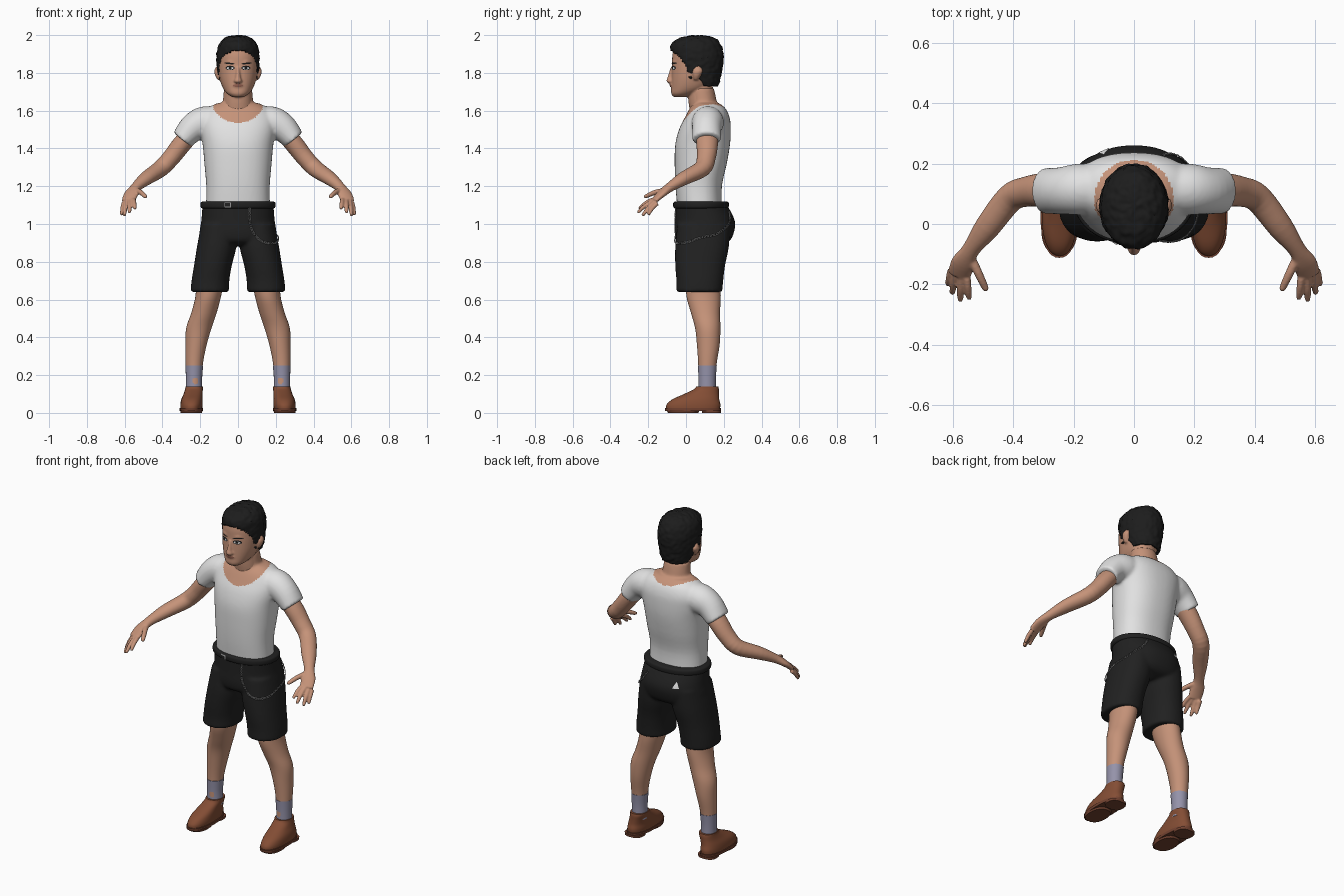
import bpy, bmesh, math
from mathutils import Vector, noise
from mathutils.bvhtree import BVHTree

if "Cube" in bpy.data.objects:
    bpy.data.objects.remove(bpy.data.objects["Cube"])


def material(name, r, g, b, rough=0.7):
    m = bpy.data.materials.new(name)
    m.use_nodes = True
    m.diffuse_color = (r, g, b, 1)
    node = m.node_tree.nodes["Principled BSDF"]
    node.inputs["Base Color"].default_value = (r, g, b, 1)
    node.inputs["Roughness"].default_value = rough
    return m


skin = material("skin", 0.56, 0.29, 0.19)
lip = material("lips", 0.33, 0.13, 0.09)
black_hair = material("black hair", 0.012, 0.012, 0.012)
white = material("white cotton", 0.76, 0.76, 0.76)
black_cloth = material("black cloth", 0.015, 0.015, 0.015)
lilac = material("lilac sock", 0.30, 0.29, 0.40)
leather = material("brown leather", 0.23, 0.075, 0.035)
sole_brown = material("sole brown", 0.17, 0.055, 0.03)
silver = material("silver", 0.30, 0.30, 0.30)


def smooth_path(pts, sub):
    """Catmull-Rom interpolation of tuples of any length."""
    out = []
    for i in range(len(pts) - 1):
        a, b, c, d = pts[max(i - 1, 0)], pts[i], pts[i + 1], pts[min(i + 2, len(pts) - 1)]
        for s in range(sub):
            t = s / sub
            out.append([0.5 * (2 * q + (r - p) * t + (2 * p - 5 * q + 4 * r - u) * t * t
                               + (3 * q - p - 3 * r + u) * t ** 3)
                        for p, q, r, u in zip(a, b, c, d)])
    return out + [list(pts[-1])]


def tube(bm, pts, flat=True, side=1, n=32, sub=4, power=2):
    """Closed loft through (x, y, z, radius a, radius b); flat keeps rings level."""
    path = smooth_path(pts, sub)
    centres = [Vector((p[0] * side, p[1], p[2])) for p in path]
    rings = []
    for i, p in enumerate(path):
        ax, bx = Vector((1, 0, 0)), Vector((0, 1, 0))
        if not flat:
            tan = (centres[min(i + 1, len(path) - 1)] - centres[max(i - 1, 0)]).normalized()
            ax = tan.cross(Vector((0, 0, 1))).normalized()
            bx = ax.cross(tan)
        ring = []
        for k in range(n):
            ang = math.tau * k / n
            c, s = math.cos(ang), math.sin(ang)
            u = math.copysign(abs(c) ** (2 / power), c) * p[3]
            v = math.copysign(abs(s) ** (2 / power), s) * p[4]
            ring.append(bm.verts.new(centres[i] + ax * u + bx * v))
        rings.append(ring)
    for lo, hi in zip(rings, rings[1:]):
        for k in range(n):
            bm.faces.new((lo[k], lo[(k + 1) % n], hi[(k + 1) % n], hi[k]))
    bm.faces.new(rings[0][::-1])
    bm.faces.new(rings[-1])


def finish(name, bm, *mats, sharp=50):
    bmesh.ops.recalc_face_normals(bm, faces=bm.faces[:])
    me = bpy.data.meshes.new(name)
    bm.to_mesh(me)
    bm.free()
    for m in mats:
        me.materials.append(m)
    me.shade_smooth()
    me.set_sharp_from_angle(angle=math.radians(sharp))
    ob = bpy.data.objects.new(name, me)
    bpy.context.collection.objects.link(ob)
    return ob


def blend(ob, voxel, rounds):
    """Fuse overlapping volumes into one smooth skin."""
    rm = ob.modifiers.new("fuse", "REMESH")
    rm.mode, rm.voxel_size = "VOXEL", voxel
    sm = ob.modifiers.new("soften", "SMOOTH")
    sm.factor, sm.iterations = 0.5, rounds
    deps = bpy.context.evaluated_depsgraph_get()
    me = bpy.data.meshes.new_from_object(ob.evaluated_get(deps))
    mats = list(ob.data.materials)
    ob.modifiers.clear()
    ob.data = me
    me.materials.clear()
    for m in mats:
        me.materials.append(m)
    me.shade_smooth()
    bm = bmesh.new()
    bm.from_mesh(me)
    tree = BVHTree.FromBMesh(bm)
    bm.free()
    return tree


def decal(name, tree, x, z, w, h, mat, front=-1, n=16, lift=0.003, tilt=0.0, turn=math.pi / 2):
    """Thin patch laid on a surface, seen from the front (-1) or back (1)."""
    bm = bmesh.new()

    def drop(r, k):
        a = math.tau * k / n + turn
        u, v = r * w * math.cos(a), r * h * math.sin(a)
        p = Vector((x + u, front, z + v + u * tilt))
        hit = tree.ray_cast(p, Vector((0, -front, 0)))[0]
        if hit is None:  # a ray can slip between two faces
            hit = tree.find_nearest(Vector((p.x, front * 0.1, p.z)))[0]
        return bm.verts.new(hit + Vector((0, front * lift, 0)))
    mid = drop(0, 0)
    inner = [drop(0.5, k) for k in range(n)]
    outer = [drop(1, k) for k in range(n)]
    for k in range(n):
        j = (k + 1) % n
        bm.faces.new((mid, inner[k], inner[j]))
        bm.faces.new((inner[k], outer[k], outer[j], inner[j]))
    ob = finish(name, bm, mat)
    if (ob.data.polygons[0].normal.y > 0) != (front > 0):
        ob.data.flip_normals()


# Shirt with sleeves; the scooped neckline shows skin
bm = bmesh.new()
tube(bm, [(0, .073, 1.08, .17, .118), (0, .067, 1.2, .168, .123), (0, .078, 1.32, .178, .138),
          (0, .088, 1.42, .187, .145), (0, .1, 1.5, .2, .137), (0, .112, 1.56, .2, .12),
          (0, .115, 1.61, .165, .096), (0, .11, 1.64, .11, .065)], power=2.3, n=48)
tube(bm, [(0, .1, 1.5, .08, .07), (0, .095, 1.62, .082, .072), (0, .08, 1.72, .074, .068)])
for s in (1, -1):
    tube(bm, [(.10, .115, 1.54, .08, .08), (.18, .115, 1.537, .085, .085),
              (.24, .11, 1.508, .078, .075), (.295, .11, 1.446, .076, .06)], flat=False, side=s)
shirt = finish("shirt", bm, white, skin)
blend(shirt, 0.009, 6)
for f in shirt.data.polygons:
    x, y, z = f.center
    f.material_index = int(abs(x) < 0.14 and z > 1.535 + 0.35 * max(y, 0) + 3.5 * x * x)

# Head with nose, ears and neck
bm = bmesh.new()
tube(bm, [(0, -.03, 1.672, .03, .035), (0, -.012, 1.69, .058, .066), (0, .02, 1.72, .08, .098),
          (0, .038, 1.76, .095, .115), (0, .05, 1.8, .103, .126), (0, .053, 1.85, .106, .127),
          (0, .054, 1.9, .103, .125), (0, .055, 1.95, .085, .108), (0, .06, 1.98, .05, .06)],
     power=2.2, n=40)
tube(bm, [(0, .09, 1.6, .08, .07), (0, .08, 1.66, .074, .068), (0, .075, 1.75, .07, .065)])
tube(bm, [(0, -.072, 1.742, .012, .012), (0, -.08, 1.755, .022, .024), (0, -.077, 1.78, .014, .02),
          (0, -.07, 1.83, .009, .012)], n=16)
tube(bm, [(0, -.066, 1.718, .02, .012), (0, -.068, 1.735, .032, .017), (0, -.066, 1.75, .02, .012)], n=16)
for s in (1, -1):
    tube(bm, [(.1, .052, 1.762, .008, .01), (.107, .056, 1.785, .014, .02),
              (.11, .062, 1.812, .016, .026), (.106, .06, 1.835, .008, .012)], side=s, n=16)
    tube(bm, [(s * .015, -.066, 1.853, .008, .008), (s * .045, -.058, 1.858, .01, .01),
              (s * .075, -.03, 1.853, .008, .008)], flat=False, n=12)
face = blend(finish("head", bm, skin), 0.005, 5)

# Eyes, brows and lips
for s, tag in ((1, "left"), (-1, "right")):
    decal(tag + "_eye_rim", face, s * .042, 1.826, .024, .012, black_hair, lift=.002)
    decal(tag + "_eye_white", face, s * .042, 1.825, .018, .007, white, lift=.0035)
    decal(tag + "_iris", face, s * .042, 1.826, .008, .007, black_hair, lift=.005)
    decal(tag + "_brow", face, s * .045, 1.85, .028, .004, black_hair, tilt=s * .08)
    decal(tag + "_nostril", face, s * .009, 1.745, .005, .003, lip, lift=.002)
decal("lips", face, 0, 1.733, .028, .008, lip, lift=.002)

# Short ruffled hair, trimmed along a hairline
bm = bmesh.new()
tube(bm, [(0, .1, 1.715, .075, .062), (0, .092, 1.75, .09, .085), (0, .058, 1.8, .108, .13),
          (0, .06, 1.85, .113, .137), (0, .058, 1.9, .113, .14), (0, .053, 1.95, .101, .132),
          (0, .058, 1.98, .075, .1), (0, .06, 1.994, .045, .06), (0, .06, 1.998, .008, .01)],
     n=80, sub=6)
hairline = [(-.2, 1.915), (-.075, 1.915), (-.035, 1.885), (0, 1.84), (.018, 1.775), (.045, 1.785),
            (.07, 1.77), (.095, 1.73), (.3, 1.735)]


def hair_limit(y):
    for (y0, z0), (y1, z1) in zip(hairline, hairline[1:]):
        if y <= y1:
            return z0 + (z1 - z0) * (y - y0) / (y1 - y0)


low = [f for f in bm.faces if f.calc_center_median().z < hair_limit(f.calc_center_median().y)]
bmesh.ops.delete(bm, geom=low, context="FACES")
hub = Vector((0, .06, 1.86))
for v in bm.verts:
    v.co += (v.co - hub).normalized() * 0.006 * noise.noise(v.co * 55)
hair = finish("hair", bm, black_hair, sharp=35)
thick = hair.modifiers.new("thickness", "SOLIDIFY")
thick.thickness, thick.offset = 0.014, -1

# Arms with hands
finger_tips = [((.553, -.178, 1.128), (.545, -.25, 1.08)), ((.573, -.178, 1.12), (.575, -.257, 1.06)),
               ((.592, -.168, 1.113), (.602, -.232, 1.043)), ((.605, -.152, 1.11), (.617, -.202, 1.048)),
               ((.54, -.11, 1.178), (.487, -.222, 1.143))]
for s, tag in ((1, "left"), (-1, "right")):
    bm = bmesh.new()
    tube(bm, [(.24, .11, 1.49, .06, .048), (.30, .112, 1.42, .057, .05), (.355, .107, 1.35, .05, .047),
              (.41, .085, 1.293, .047, .044), (.485, -.01, 1.242, .042, .036),
              (.54, -.085, 1.195, .029, .025), (.565, -.13, 1.16, .04, .02),
              (.58, -.17, 1.122, .038, .014)], flat=False, side=s)
    for root, tip in finger_tips:
        a, b = Vector(root), Vector(tip)
        r = 0.0125 if tip[0] > 0.5 else 0.015
        mid = (a + b) / 2 + Vector((0, 0, 0.006))
        tube(bm, [(*a, r, r), (*mid, r * .95, r * .9), (*b.lerp(a, .08), r * .75, r * .7),
                  (*b, r * .3, r * .3)], flat=False, side=s, n=12)
    blend(finish(tag + "_arm", bm, skin), 0.005, 3)

# Shorts
bm = bmesh.new()
tube(bm, [(0, .077, 1.115, .187, .132), (0, .1, 1.02, .194, .158), (0, .096, .95, .204, .156),
          (0, .09, .905, .19, .135), (0, .09, .885, .12, .08)], n=48, power=2.2)
for s in (1, -1):
    tube(bm, [(.1, .095, 1.0, .095, .14), (.113, .085, .88, .104, .142), (.133, .075, .78, .1, .132),
              (.146, .073, .7, .1, .124), (.15, .07, .64, .102, .122)], side=s, power=2.2)
hips = blend(finish("shorts", bm, black_cloth), 0.009, 4)
decal("back_pocket_tab", hips, -.1, 1.03, .022, .026, white, front=1, n=3, lift=.006)

# Belt and buckle
bm = bmesh.new()
tube(bm, [(0, .08, 1.082, .188, .138), (0, .08, 1.09, .198, .146), (0, .08, 1.112, .198, .146),
          (0, .08, 1.12, .187, .136)], n=64, power=2.1)
belt = BVHTree.FromBMesh(bm)
finish("belt", bm, black_cloth)
decal("buckle", belt, -.055, 1.101, .024, .02, silver, n=4, lift=.004, turn=math.pi / 4)
decal("buckle_centre", belt, -.055, 1.101, .018, .013, black_cloth, n=4, lift=.006, turn=math.pi / 4)

# Hanging chain, draped over the hip
bm = bmesh.new()
links = smooth_path([(.065, -.07, 1.08), (.07, -.075, 1.0), (.1, -.075, .93), (.16, -.06, .9),
                     (.215, 0, .905), (.222, .08, .93), (.2, .17, .95), (.14, .235, 1.01),
                     (.1, .245, 1.08)], 6)
for p, following in zip(links, links[1:]):
    spot, normal = hips.find_nearest(Vector(p))[:2]
    along = (Vector(following) - Vector(p)).normalized()
    across = normal.cross(along).normalized()
    grid = [[bm.verts.new(spot + normal * (.006 + .0022 * math.sin(v))
                          + along * math.cos(u) * (.008 + .0022 * math.cos(v))
                          + across * math.sin(u) * (.0045 + .0022 * math.cos(v)))
             for v in (0, math.tau / 4, math.tau / 2, math.tau * .75)]
            for u in (math.tau * k / 10 for k in range(10))]
    for k in range(10):
        for j in range(4):
            nk, nj = (k + 1) % 10, (j + 1) % 4
            bm.faces.new((grid[k][j], grid[nk][j], grid[nk][nj], grid[k][nj]))
finish("chain", bm, silver)

# Legs, socks and shoes
parts = [
    ("leg", skin, 2, [(.145, .09, .72, .075, .09), (.157, .093, .62, .068, .091),
                      (.18, .103, .53, .067, .077), (.207, .115, .45, .067, .067),
                      (.222, .118, .36, .056, .06), (.232, .113, .25, .045, .048),
                      (.232, .11, .12, .04, .044)]),
    ("sock", lilac, 2, [(.232, .112, .1, .044, .047), (.233, .112, .18, .043, .046),
                        (.231, .113, .252, .047, .05)]),
    ("shoe", leather, 2.3, [(.247, .037, .022, .058, .143), (.246, .04, .045, .059, .142),
                            (.244, .052, .072, .056, .124), (.238, .082, .1, .05, .092),
                            (.233, .108, .125, .047, .066), (.232, .113, .14, .046, .058)]),
    ("sole", sole_brown, 2.3, [(.247, .037, .01, .062, .147), (.247, .037, .026, .063, .149)]),
    ("heel", sole_brown, 2.6, [(.247, .135, 0, .055, .05), (.247, .135, .014, .056, .051)]),
    ("tread", sole_brown, 2.3, [(.247, -.015, 0, .056, .08), (.247, -.015, .014, .06, .088)]),
]
for s, tag in ((1, "left"), (-1, "right")):
    for name, mat, power, rings in parts:
        bm = bmesh.new()
        tube(bm, rings, side=s, power=power, n=36)
        finish(tag + "_" + name, bm, mat)
